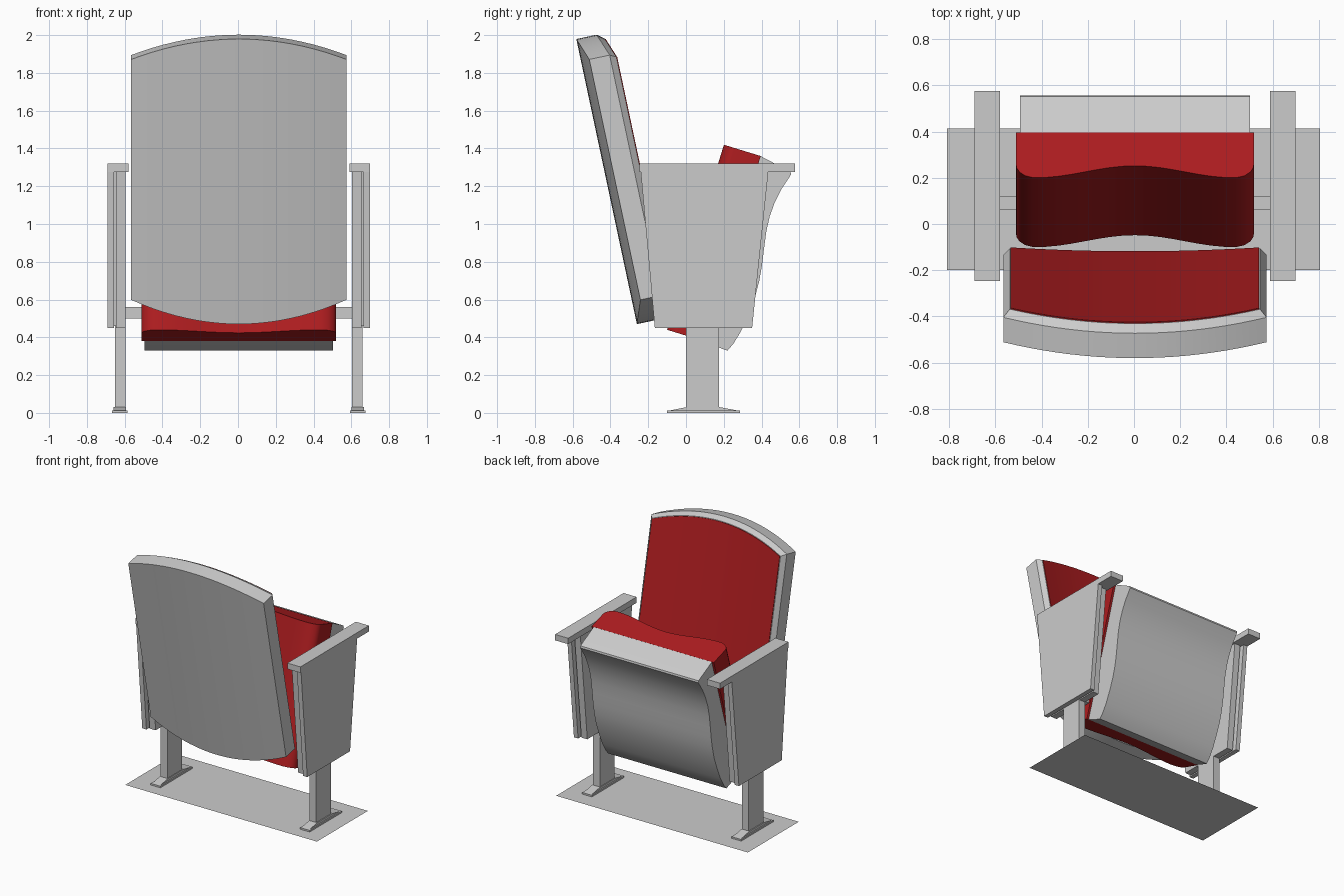
import bpy, bmesh, math
from mathutils import Vector

if "Cube" in bpy.data.objects:
    bpy.data.objects.remove(bpy.data.objects["Cube"])

DX = 0.004  # chair sits a touch right of the floor plate
RED = bpy.data.materials.new("red_fabric")
RED.diffuse_color = (0.42, 0.012, 0.014, 1)
RED.use_nodes = True
RED.node_tree.nodes["Principled BSDF"].inputs["Base Color"].default_value = RED.diffuse_color


def finish(name, bm, mat=None, angle=30):
    bmesh.ops.recalc_face_normals(bm, faces=bm.faces)
    me = bpy.data.meshes.new(name)
    bm.to_mesh(me)
    bm.free()
    ob = bpy.data.objects.new(name, me)
    bpy.context.collection.objects.link(ob)
    if mat:
        me.materials.append(mat)
    bpy.ops.object.select_all(action='DESELECT')
    ob.select_set(True)
    bpy.context.view_layer.objects.active = ob
    bpy.ops.object.shade_smooth_by_angle(angle=math.radians(angle))
    return ob


def loft(name, rings, mat=None, angle=30):
    """Skin a list of equal-length closed rings; each cap is a strip of quads
    between the ring's first half and its mirrored second half."""
    bm = bmesh.new()
    vs = [[bm.verts.new(p) for p in r] for r in rings]
    n = len(vs[0])
    for a, b in zip(vs, vs[1:]):
        for i in range(n):
            j = (i + 1) % n
            bm.faces.new((a[i], a[j], b[j], b[i]))
    for r in (vs[0], vs[-1]):
        for i in range(n // 2 - 1):
            bm.faces.new((r[i], r[i + 1], r[n - 2 - i], r[n - 1 - i]))
    return finish(name, bm, mat, angle)


def extrude_x(name, profile, x0, x1, angle=30):
    """Extrude a (y, z) outline between two x positions."""
    bm = bmesh.new()
    a, b = [[bm.verts.new((x + DX, y, z)) for y, z in profile] for x in (x0, x1)]
    n = len(a)
    for i in range(n):
        j = (i + 1) % n
        bm.faces.new((a[i], a[j], b[j], b[i]))
    bm.faces.new(a)
    bm.faces.new(b)
    return finish(name, bm, None, angle)


def rect(y0, y1, z0, z1):
    return [(y0, z0), (y1, z0), (y1, z1), (y0, z1)]


# Backrest: bowed panel with arched top and bottom, leaning back 12 degrees
TILT = math.radians(12)


def back_ring(depth, inset, cols=20):
    hw = 0.57 - inset
    low, high = [], []
    for i in range(cols + 1):
        x = -hw + 2 * hw * i / cols
        k = (x / 0.57) ** 2
        w = depth + 0.045 * k
        for u, out in ((0.122 * k + inset, low), (1.543 - 0.12 * k - inset, high)):
            out.append((x + DX, -0.26 + w * math.cos(TILT) - u * math.sin(TILT),
                        0.47 + w * math.sin(TILT) + u * math.cos(TILT)))
    return low + high[::-1]


loft("backrest_shell", [back_ring(0, 0), back_ring(0.11, 0), back_ring(0.147, 0.028)], angle=15)
loft("backrest_pad", [back_ring(0.12, 0.032), back_ring(0.152, 0.032)], RED)

# Seat cushion: saddle-shaped section swept along the folded-up seat
UP = Vector((0, 0.293, 0.956))
OUT = Vector((0, -0.956, 0.293))


def cushion_ring(t):
    base = Vector((DX, 0.095, 0.38)) + UP * t
    front, rear = [], []
    xs = [-0.515, -0.512, -0.5, -0.475] + [-0.44 + 0.055 * i for i in range(17)] + [0.475, 0.5, 0.512, 0.515]
    for x in xs:
        a = abs(x)
        if a < 0.43:
            h = 0.177 - 0.027 * math.cos(math.pi * a / 0.43)
        else:
            h = 0.144 + 0.06 * math.sqrt(max(0, 1 - ((a - 0.43) / 0.085) ** 2))
        front.append(base + OUT * h + Vector((x, 0, 0)))
        rear.append(base + Vector((x, 0, 0)))
    return front + rear[::-1]


loft("seat_cushion", [cushion_ring(0), cushion_ring(1.025)], RED, 40)

# Seat shell: curved underside of the folded seat
extrude_x("seat_shell", [
    (0.095, 0.38), (0.17, 0.347), (0.22, 0.33), (0.25, 0.365), (0.29, 0.43), (0.33, 0.52),
    (0.365, 0.61), (0.388, 0.70), (0.402, 0.78), (0.413, 0.87), (0.425, 0.96), (0.443, 1.04),
    (0.47, 1.115), (0.505, 1.185), (0.545, 1.245), (0.556, 1.262), (0.553, 1.276),
    (0.53, 1.29), (0.47, 1.32), (0.394, 1.36)], -0.498, 0.498)

# Side frames, one per side
for side, s in (("left", -1), ("right", 1)):
    extrude_x(side + "_side_panel", [(-0.165, 0.45), (0.35, 0.45), (0.436, 1.28), (-0.24, 1.28)],
              s * 0.66, s * 0.695)
    extrude_x(side + "_inner_panel", [(-0.14, 0.45), (0.325, 0.45), (0.41, 1.28), (-0.215, 1.28)],
              s * 0.60, s * 0.65)
    extrude_x(side + "_panel_core", [(-0.11, 0.46), (0.30, 0.46), (0.38, 1.28), (-0.18, 1.28)],
              s * 0.645, s * 0.665)
    extrude_x(side + "_armrest", rect(-0.247, 0.577, 1.275, 1.32), s * 0.585, s * 0.695)
    extrude_x(side + "_post", rect(0.0, 0.175, 0.02, 0.47), s * 0.60, s * 0.655)
    extrude_x(side + "_seat_hinge", rect(0.06, 0.12, 0.50, 0.56), s * 0.49, s * 0.61)
    # Foot: wide flange with a sloped top
    extrude_x(side + "_foot_flange", [(-0.1, 0), (0.287, 0), (0.287, 0.012), (-0.1, 0.012)],
              s * 0.588, s * 0.67)
    extrude_x(side + "_foot_top", [(-0.1, 0.01), (0.287, 0.01), (0.18, 0.03), (0.0, 0.03)],
              s * 0.596, s * 0.662, 3)

# Floor plate: a single flat sheet under the chair
bm = bmesh.new()
bm.faces.new([bm.verts.new(p) for p in
              ((-0.81, -0.2, 0), (0.805, -0.2, 0), (0.805, 0.413, 0), (-0.81, 0.413, 0))])
finish("floor_plate", bm)
